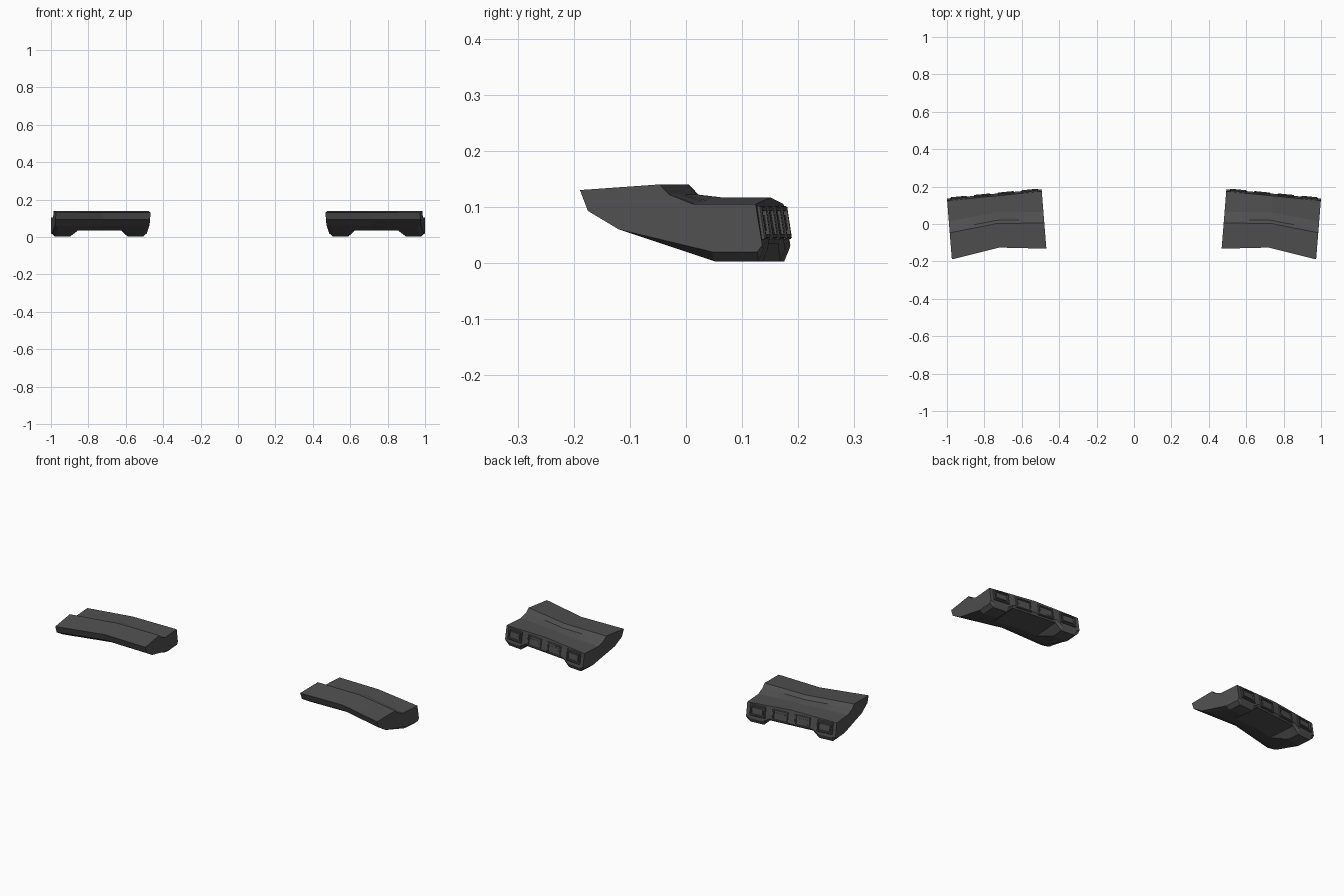
import bpy, bmesh, math
from mathutils import Matrix, Vector

if "Cube" in bpy.data.objects:
    bpy.data.objects.remove(bpy.data.objects["Cube"])

SLANT = 0.08  # sections lean outward towards the back

# knots along the span: x, front y, ridge y, back y, deck height
KNOTS = [(0.467, -0.132, 0.005, 0.174, 0.105),
         (0.719, -0.126, 0.003, 0.150, 0.117),
         (0.977, -0.189, -0.047, 0.124, 0.105)]

# span stations: x, underside height (chamfered ends, two feet, raised middle)
STATIONS = [(0.467, 0.02), (0.487, 0.003), (0.565, 0.003), (0.60, 0.035),
            (0.719, 0.035), (0.845, 0.035), (0.88, 0.003), (0.957, 0.003),
            (0.977, 0.02)]


def knot_at(x):
    a, b = (KNOTS[0], KNOTS[1]) if x <= KNOTS[1][0] else (KNOTS[1], KNOTS[2])
    t = (x - a[0]) / (b[0] - a[0])
    return [p + (q - p) * t for p, q in zip(a, b)][1:]


def section(x, zb):
    yf, yr, yb, zt = knot_at(x)
    keel = 0.235 if zb < 0.03 else 0.14
    prof = [(yf, 0.13), (yr, 0.14), (yr + 0.017, 0.122), (yr + 0.06, zt),
            (yb, zt), (yb + 0.012, max(zb + 0.012, 0.025)), (yb + 0.003, zb),
            (yf + keel, zb), (yf + 0.069, 0.06), (yf + 0.014, 0.093)]
    return [Vector((x + SLANT * (y + 0.15), y, z)) for y, z in prof]


def finish(bm, name, mirror=False):
    if mirror:
        bmesh.ops.scale(bm, vec=(-1, 1, 1), verts=bm.verts)
    bmesh.ops.recalc_face_normals(bm, faces=bm.faces)
    me = bpy.data.meshes.new(name)
    bm.to_mesh(me)
    bm.free()
    ob = bpy.data.objects.new(name, me)
    bpy.context.collection.objects.link(ob)
    ob.data.materials.append(grey)


def shell(name, mirror):
    # lofted body
    bm = bmesh.new()
    rings = [[bm.verts.new(p) for p in section(*s)] for s in STATIONS]
    for a, b in zip(rings, rings[1:]):
        n = len(a)
        for i in range(n):
            bm.faces.new((a[i], a[(i + 1) % n], b[(i + 1) % n], b[i]))
    bm.faces.new(rings[0])
    bm.faces.new(rings[-1])
    finish(bm, name, mirror)


def socket(name, t, mirror):
    # framed socket: raised rim, recess and inner block on the back face
    bm = bmesh.new()
    bmesh.ops.create_cube(bm, size=1)
    bmesh.ops.scale(bm, vec=(0.088, 0.03, 0.06), verts=bm.verts)
    bm.faces.ensure_lookup_table()
    back = max(bm.faces, key=lambda f: f.calc_center_median().y)
    for thick, depth in ((0.004, 0.003), (0.008, 0.0), (0.003, -0.012),
                         (0.006, 0.0), (0.002, 0.008)):
        bmesh.ops.inset_region(bm, faces=[back], thickness=thick)
        bmesh.ops.translate(bm, vec=(0, depth, 0), verts=back.verts)
    x = 0.493 + 0.507 * t
    y = 0.179 - 0.05 * t
    m = (Matrix.Translation((x, y - 0.010, 0.07))
         @ Matrix.Rotation(-0.098, 4, 'Z') @ Matrix.Rotation(0.15, 4, 'X'))
    bmesh.ops.transform(bm, matrix=m, verts=bm.verts)
    finish(bm, name, mirror)


grey = bpy.data.materials.new("dark_grey")
grey.diffuse_color = (0.08, 0.08, 0.08, 1)
grey.use_nodes = True
grey.node_tree.nodes["Principled BSDF"].inputs["Base Color"].default_value = grey.diffuse_color

for side, mirror in (("right", False), ("left", True)):
    shell(side + "_shell", mirror)
    for i in range(4):
        socket(f"{side}_socket_{i + 1}", 0.125 + 0.25 * i, mirror)
